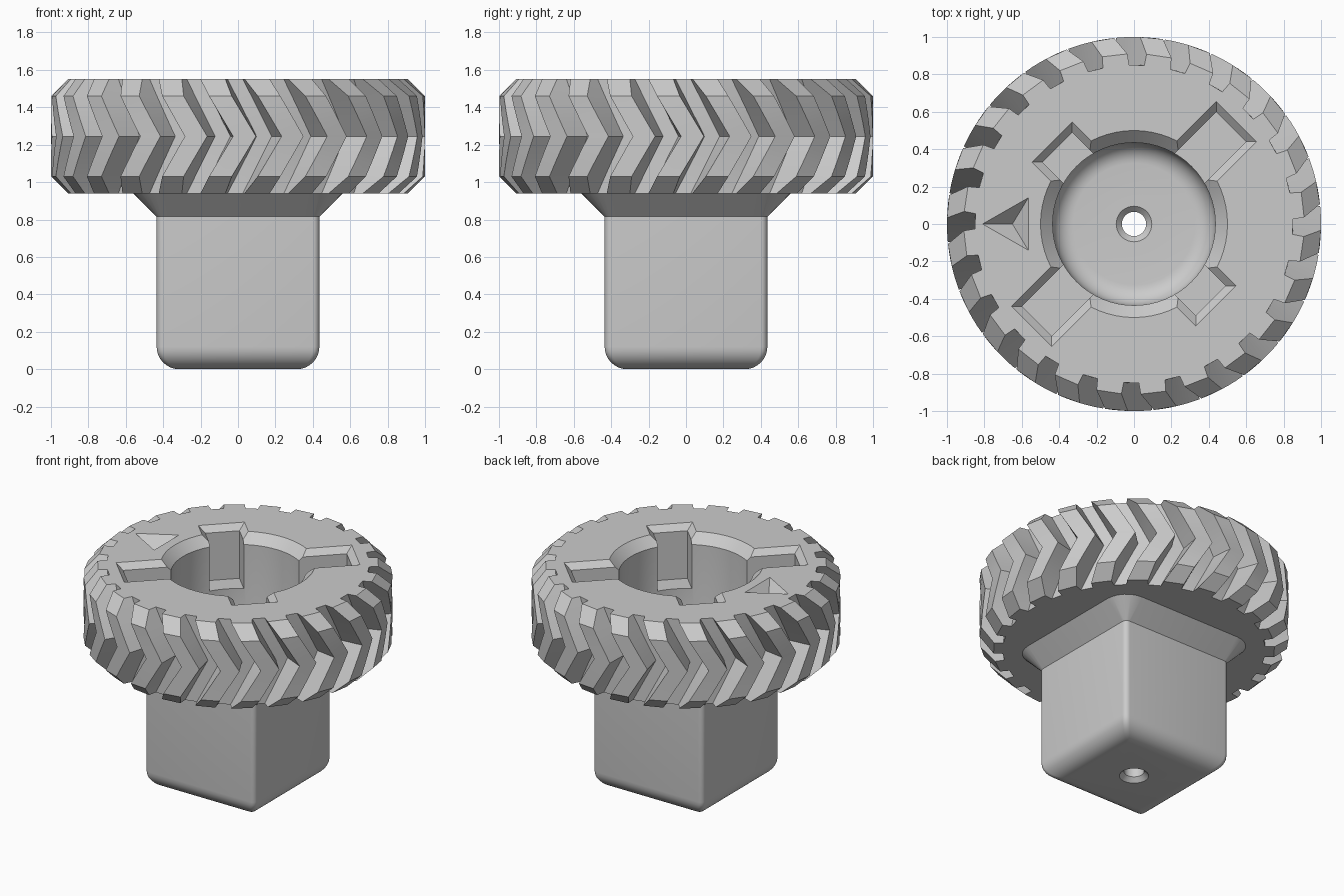
import bpy, bmesh
from math import sin, cos, pi, radians

cube = bpy.data.objects.get("Cube")
if cube:
    bpy.data.objects.remove(cube, do_unlink=True)

grey = bpy.data.materials.new("plain grey")
grey.use_nodes = True
colour = (0.6, 0.6, 0.6, 1)
grey.diffuse_color = colour
grey.node_tree.nodes["Principled BSDF"].inputs["Base Color"].default_value = colour


def loft(name, rings):
    """Closed solid through stacked rings of equal point count."""
    bm = bmesh.new()
    loops = [[bm.verts.new(p) for p in ring] for ring in rings]
    n = len(loops[0])
    for a, b in zip(loops, loops[1:]):
        for i in range(n):
            j = (i + 1) % n
            bm.faces.new((a[i], a[j], b[j], b[i]))
    bm.faces.new(loops[0][::-1])
    bm.faces.new(loops[-1])
    bmesh.ops.recalc_face_normals(bm, faces=bm.faces[:])
    mesh = bpy.data.meshes.new(name)
    bm.to_mesh(mesh)
    bm.free()
    mesh.materials.append(grey)
    ob = bpy.data.objects.new(name, mesh)
    bpy.context.collection.objects.link(ob)
    return ob


# Herringbone wheel: toothed outline twisted to mid height and back
TEETH, ROOT, LOW, HIGH, BEVEL = 24, 0.85, 0.94, 1.55, 0.09
MID = (LOW + HIGH) / 2


def gear_ring(z):
    edge = min(z - LOW, HIGH - z, BEVEL)
    tip = 1 - BEVEL + edge
    twist = 10.5 * (1 - abs(z - MID) / (MID - LOW))
    land = 4.75 - 1.25 * (tip - ROOT) / (1 - ROOT)
    ring = []
    for t in range(TEETH):
        mid = -91 + (t + 0.5) * 360 / TEETH + twist
        for r, off in ((ROOT, -4.75), (tip, -land), (tip, land), (ROOT, 4.75)):
            a = radians(mid + off)
            ring.append((r * cos(a), r * sin(a), z))
    return ring


lower = [LOW, LOW + BEVEL, 1.10, 1.17]
levels = lower + [MID] + [LOW + HIGH - z for z in reversed(lower)]
wheel = loft("herringbone_wheel", [gear_ring(z) for z in levels])


# Square stem with rounded foot and flared collar
def rounded_square(half, radius, z, steps=6):
    ring = []
    for corner in range(4):
        base = corner * pi / 2
        cx = (half - radius) * (1 if corner in (0, 3) else -1)
        cy = (half - radius) * (1 if corner < 2 else -1)
        for s in range(steps + 1):
            a = base + s * pi / 2 / steps
            ring.append((cx + radius * cos(a), cy + radius * sin(a), z))
    return ring


FOOT, SIDE = 0.12, 0.435
stem_rings = []
for s in range(9):
    a = s * pi / 16
    stem_rings.append(rounded_square(SIDE - FOOT * (1 - sin(a)),
                                     0.015 + 0.02 * sin(a), FOOT * (1 - cos(a))))
stem_rings += [rounded_square(SIDE, 0.035, 0.815),
               rounded_square(0.56, 0.16, 0.94),
               rounded_square(0.56, 0.16, 0.98)]
body = loft("stem", stem_rings)

# Round socket with filleted floor, bevelled mouth and through hole
profile = [(0.095, -0.1), (0.095, 0), (0.065, 0.03), (0.065, 0.89), (0.095, 0.92)]
for s in range(9):
    a = s * pi / 16
    profile.append((0.325 + 0.11 * sin(a), 0.92 + 0.11 * (1 - cos(a))))
profile += [(0.435, 1.485), (0.52, 1.57)]
SEG = 64
socket = loft("socket_cutter", [[(r * cos(i * 2 * pi / SEG), r * sin(i * 2 * pi / SEG), z)
                                 for i in range(SEG)] for r, z in profile])
cutters = [socket]


# Four diagonal slots, long and short in opposite pairs
def slot(angle, reach):
    rings = []
    for z, inset in ((1.17, 0.04), (1.51, 0.04), (1.57, -0.02)):
        w, l = 0.152 - inset, reach - inset
        rings.append([(x * cos(angle) - y * sin(angle), x * sin(angle) + y * cos(angle), z)
                      for x, y in ((0, -w), (l, -w), (l, w), (0, w))])
    return loft("slot_cutter", rings)


for k in range(4):
    cutters.append(slot(pi / 4 + k * pi / 2, (0.775, 0.62)[k % 2]))

# Pyramid shaped pointer dent
TIP_X, TIP_Z = -0.65, 1.46
outline = [(-0.81, 0), (-0.565, -0.14), (-0.565, 0.14)]


def dent_ring(k, z):
    return [(TIP_X + (x - TIP_X) * k, y * k, z) for x, y in outline]


cutters.append(loft("pointer_cutter", [dent_ring(0.01, TIP_Z + 0.0009), dent_ring(1, HIGH),
                                       dent_ring(1.1, HIGH + 0.009)]))


def boolean(target, tool, mode):
    mod = target.modifiers.new(mode, "BOOLEAN")
    mod.operation, mod.object, mod.solver = mode, tool, "EXACT"
    bpy.context.view_layer.objects.active = target
    bpy.ops.object.modifier_apply(modifier=mod.name)
    bpy.data.objects.remove(tool, do_unlink=True)


boolean(wheel, body, "UNION")
for cutter in cutters:
    boolean(wheel, cutter, "DIFFERENCE")
wheel.name = "knob_with_square_stem"

# Smooth curved areas, keep edges crisp
bpy.ops.object.select_all(action="DESELECT")
wheel.select_set(True)
bpy.context.view_layer.objects.active = wheel
bpy.ops.object.shade_smooth_by_angle(angle=radians(25))
